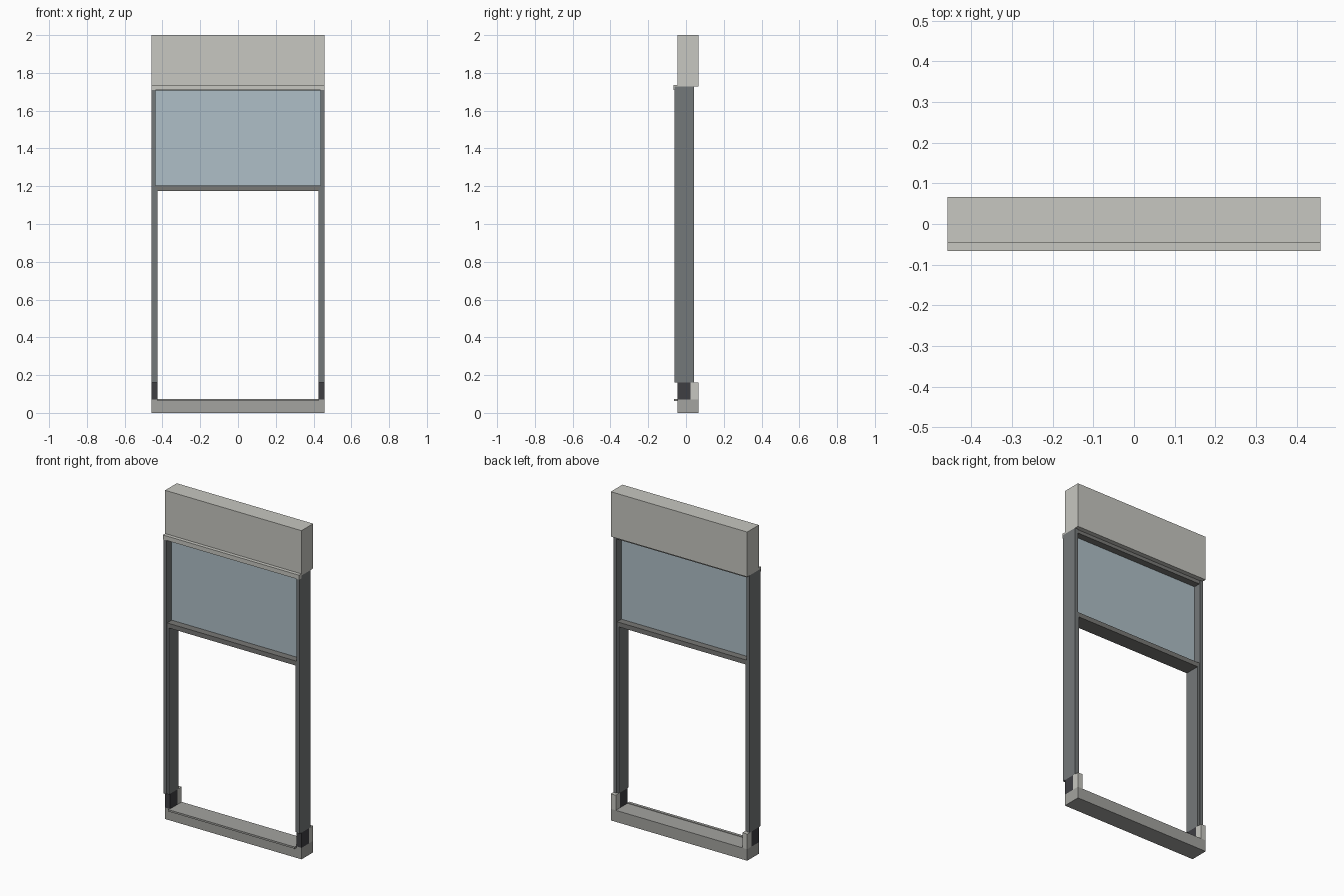
import bpy

if "Cube" in bpy.data.objects:
    bpy.data.objects.remove(bpy.data.objects["Cube"])


def srgb(c):
    return tuple(v / 12.92 if v <= 0.04045 else ((v + 0.055) / 1.055) ** 2.4 for v in c) + (1.0,)


def material(name, *c):
    m = bpy.data.materials.new(name)
    m.diffuse_color = srgb(c)
    m.use_nodes = True
    m.node_tree.nodes["Principled BSDF"].inputs["Base Color"].default_value = m.diffuse_color
    return m


STONE = material("pale_stone", 0.78, 0.78, 0.755)
SILL = material("grey_stone", 0.64, 0.64, 0.625)
FRAME = material("frame_grey", 0.455, 0.47, 0.475)
RAIL = material("rail_grey", 0.47, 0.47, 0.46)
GLASS = material("glass_blue", 0.685, 0.75, 0.78)
DARK = material("dark_block", 0.245, 0.245, 0.26)


def box(name, x, y, z, mat):
    """Box from (min, max) pairs on each axis."""
    bpy.ops.mesh.primitive_cube_add(
        size=1, location=[(a[0] + a[1]) / 2 for a in (x, y, z)])
    o = bpy.context.object
    o.name = name
    o.scale = [a[1] - a[0] for a in (x, y, z)]
    bpy.ops.object.transform_apply(location=False, rotation=False, scale=True)
    o.data.materials.append(mat)
    return o


def pair(name, x, y, z, mat):
    """Same box on the left and right sides."""
    box(name + "_right", x, y, z, mat)
    box(name + "_left", (-x[1], -x[0]), y, z, mat)


W = 0.459            # half width
IN = 0.426           # half width of the lower opening
ST = 0.438           # half width of the glazed opening
WALL = (-0.045, 0.067)
POST = (-0.062, 0.043)
LINING = (-0.056, 0.038)

# wall header and its drip moulding
box("header", (-W, W), WALL, (1.727, 2.0), STONE)
box("header_moulding", (-W, W), (-0.067, -0.045), (1.71, 1.737), STONE)

# side posts with the thicker lining below the transom
pair("post", (ST, W), POST, (0.162, 1.727), FRAME)
pair("post_lining", (IN, ST), LINING, (0.162, 1.19), FRAME)

# transom, top rail and glass
box("transom", (-ST, ST), LINING, (1.175, 1.203), RAIL)
box("top_rail", (-ST, ST), LINING, (1.706, 1.727), RAIL)
box("glass", (-ST, ST), (-0.012, -0.004), (1.203, 1.706), GLASS)

# base sill, front lip and foot blocks
box("sill", (-W, W), WALL, (0.0, 0.07), SILL)
box("sill_lip", (-IN, IN), (-0.063, -0.045), (0.062, 0.073), SILL)
pair("foot_block", (IN, W), (-0.045, 0.025), (0.07, 0.162), DARK)
pair("foot_stone", (IN, W), (0.025, 0.067), (0.07, 0.162), STONE)
